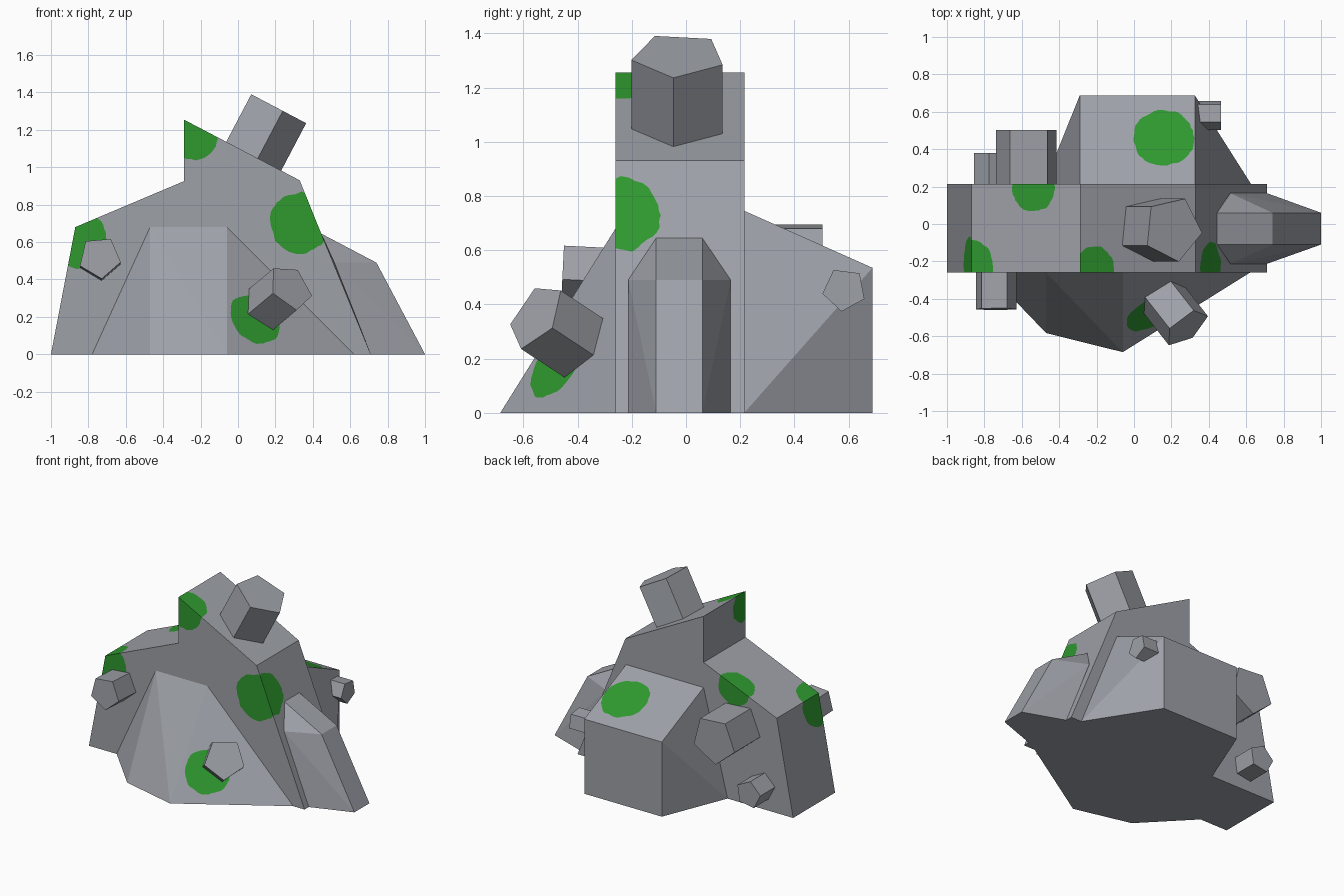
import bpy, bmesh, math
from mathutils import Vector, noise

if "Cube" in bpy.data.objects:
    bpy.data.objects.remove(bpy.data.objects["Cube"])


def material(name, rgb):
    m = bpy.data.materials.new(name)
    m.diffuse_color = (*rgb, 1)
    m.use_nodes = True
    m.node_tree.nodes["Principled BSDF"].inputs["Base Color"].default_value = m.diffuse_color
    return m


STONE = material("stone grey", (0.34, 0.355, 0.39))
MOSS = material("moss green", (0.028, 0.32, 0.028))


def finish(bm, name):
    bmesh.ops.recalc_face_normals(bm, faces=bm.faces)
    me = bpy.data.meshes.new(name)
    bm.to_mesh(me)
    bm.free()
    for m in (STONE, MOSS, STONE):      # third slot only tags cutter faces
        me.materials.append(m)
    ob = bpy.data.objects.new(name, me)
    bpy.context.collection.objects.link(ob)
    return ob


def hull(name, points):
    bm = bmesh.new()
    for p in points:
        bm.verts.new(p)
    bmesh.ops.convex_hull(bm, input=bm.verts)
    bmesh.ops.dissolve_limit(bm, angle_limit=0.02, verts=bm.verts, edges=bm.edges)
    return finish(bm, name)


def pentagon_rock(name, cap, axis, corner, radius, length):
    """Five-sided prism: cap centre, outward axis, direction of one corner."""
    n = Vector(axis).normalized()
    u = Vector(corner)
    u = (u - n * u.dot(n)).normalized()
    w = n.cross(u)
    pts = []
    for depth in (0, length):
        for k in range(5):
            a = k * math.tau / 5
            pts.append(Vector(cap) - n * depth
                       + radius * (u * math.cos(a) + w * math.sin(a)))
    return hull(name, pts)


def boolean_copy(ob, cutter, op):
    mod = ob.modifiers.new("cut", 'BOOLEAN')
    mod.operation, mod.object, mod.solver = op, cutter, 'EXACT'
    dg = bpy.context.evaluated_depsgraph_get()
    me = bpy.data.meshes.new_from_object(ob.evaluated_get(dg))
    ob.modifiers.remove(mod)
    return me


def grow_moss(ob, patches):
    """Split the surface of ob along lumpy balls and colour the inside green."""
    bm = bmesh.new()
    for x, y, z, r in patches:
        c = Vector((x, y, z))
        for v in bmesh.ops.create_icosphere(bm, subdivisions=4, radius=1)["verts"]:
            d = v.co.copy()
            f = 1 + 0.07 * noise.noise(d * 2.5 + c * 9) + 0.05 * noise.noise(d * 6 + c * 5)
            v.co = c + d * r * f
    for f in bm.faces:
        f.material_index = 2
    cutter = finish(bm, "moss_cutter")
    cutter.hide_render = True
    out = bmesh.new()
    for op, index in (('DIFFERENCE', 0), ('INTERSECT', 1)):
        me = boolean_copy(ob, cutter, op)
        part = bmesh.new()
        part.from_mesh(me)
        bmesh.ops.delete(part, geom=[f for f in part.faces if f.material_index == 2],
                         context='FACES')
        for f in part.faces:
            f.material_index = index
        part.to_mesh(me)
        part.free()
        out.from_mesh(me)
    bmesh.ops.remove_doubles(out, verts=out.verts, dist=1e-5)
    out.to_mesh(ob.data)
    out.free()
    bpy.data.objects.remove(cutter)


# main rock slab: front profile pushed back
profile = [(-1, 0), (-.87, .68), (-.29, .925), (-.29, 1.255),
           (.33, .93), (.445, .645), (.71, 0)]
bm = bmesh.new()
face = bm.faces.new([bm.verts.new((x, -.26, z)) for x, z in profile])
ext = bmesh.ops.extrude_face_region(bm, geom=[face])["geom"]
bmesh.ops.translate(bm, vec=(0, .475, 0),
                    verts=[v for v in ext if isinstance(v, bmesh.types.BMVert)])
body = finish(bm, "main_rock")
bm = bmesh.new()
bm.from_mesh(body.data)
if not any(f.normal.y > .9 for f in bm.faces) or not any(f.normal.y < -.9 for f in bm.faces):
    bmesh.ops.holes_fill(bm, edges=bm.edges)
    bmesh.ops.recalc_face_normals(bm, faces=bm.faces)
    bm.to_mesh(body.data)
bm.free()

# front buttress
front = hull("front_buttress", [
    (-.47, -.26, .68), (-.06, -.26, .68), (-.78, -.26, 0), (.62, -.26, 0),
    (-.47, -.583, 0), (-.06, -.685, 0)])

# back buttress
back = hull("back_buttress", [(x, y, z) for x in (-.29, .325)
                              for y, z in ((.215, .745), (.688, .535), (.688, 0))]
            + [(-.48, .215, 0), (.625, .215, 0)])

# right buttress
hull("right_buttress", [(x, y, z) for y in (-.11, .06)
                        for x, z in ((.445, .645), (.74, .49), (1, 0), (.71, 0))]
     + [(x, y, z) for y in (-.213, .165) for x, z in ((.515, .49), (.71, 0))])

# moss patches: x, y, z, radius
grow_moss(body, [(-.235, -.235, 1.165, .13), (-.85, -.22, .61, .155),
                 (.335, -.24, .705, .165), (-.53, .19, .80, .125)])
grow_moss(front, [(.09, -.47, .185, .148)])
grow_moss(back, [(.16, .46, .635, .163)])

# loose five-sided rocks
pentagon_rock("top_rock", (.208, -.027, 1.318), (.466, 0, .885), (.157, -.02, -.083), .178, .31)
pentagon_rock("front_rock", (.281, -.554, .357), (.55, -.70, .46), (.034, -.056, -.12), .137, .245)
pentagon_rock("left_front_rock", (-.739, -.455, .518), (0, -1, .05), (.01, 0, -.112), .115, .22)
pentagon_rock("left_back_rock", (-.573, .503, .55), (0, 1, 0),
              (math.cos(.873), 0, math.sin(.873)), .17, .31)
pentagon_rock("small_back_rock", (-.76, .38, .168), (0, 1, 0), (-.17, 0, 1), .097, .19)
pentagon_rock("small_right_rock", (.465, .584, .455), (1, 0, 0), (0, -.01, -.08), .082, .16)
